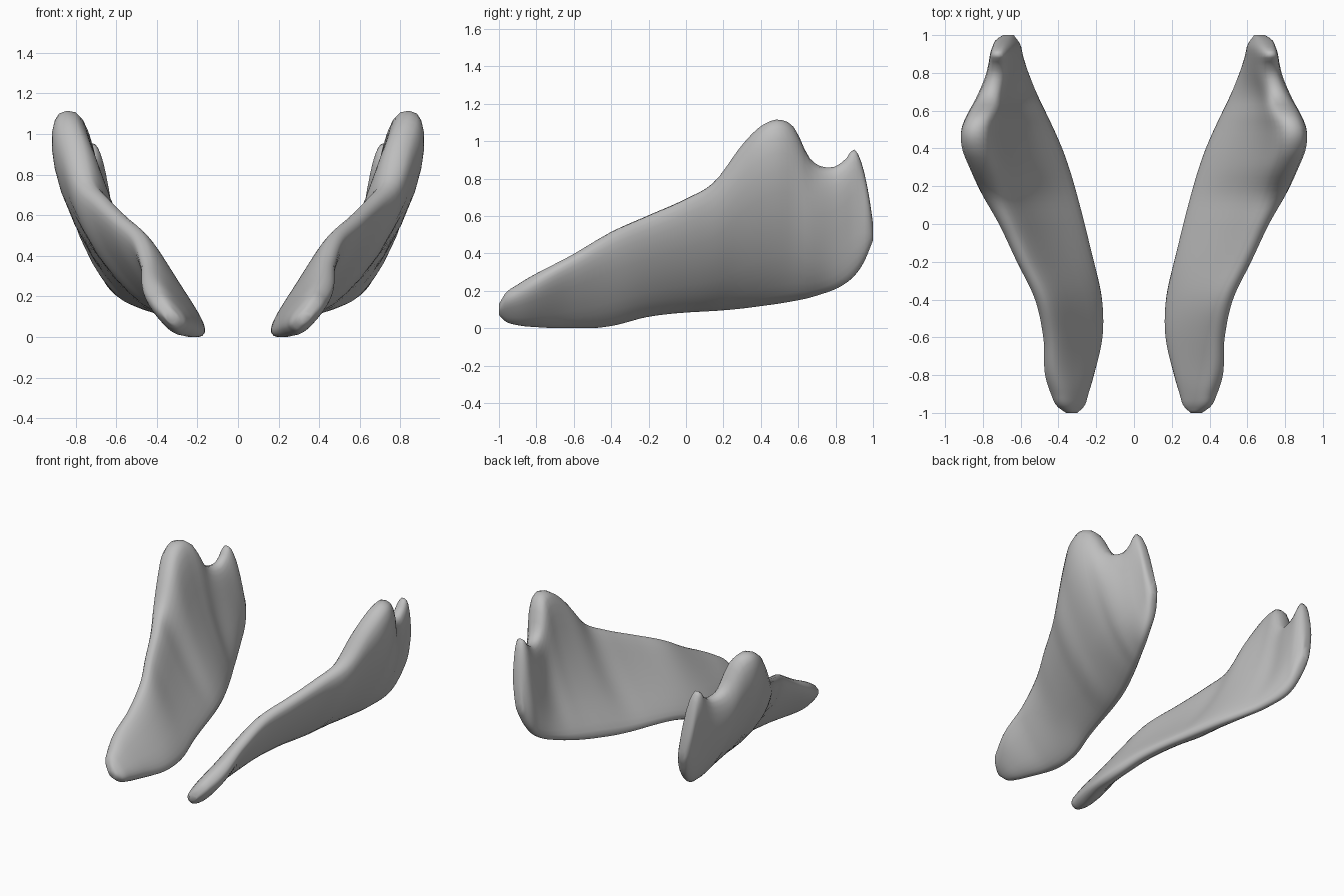
import bpy, bmesh, math
from mathutils import Vector

if "Cube" in bpy.data.objects:
    bpy.data.objects.remove(bpy.data.objects["Cube"])

bone = bpy.data.materials.new("bone grey")
bone.use_nodes = True
colour = (0.52, 0.52, 0.52, 1)
bone.diffuse_color = colour
bone.node_tree.nodes["Principled BSDF"].inputs["Base Color"].default_value = colour

# Upper and lower edges of the jaw: length y, then x and z
UPPER = [(-1, .35, .12), (-.97, .39, .17), (-.9, .42, .22), (-.8, .45, .28),
         (-.6, .46, .39), (-.4, .5, .51), (-.2, .595, .6), (0, .685, .69),
         (.15, .76, .78), (.3, .81, .98), (.4, .84, 1.08), (.5, .84, 1.115),
         (.58, .81, 1.07), (.66, .77, .91), (.78, .73, .86), (.85, .725, .9),
         (.9, .725, .955), (.94, .715, .88), (.98, .7, .7), (1, .67, .56)]
LOWER = [(-1, .31, .08), (-.97, .28, .05), (-.9, .26, .03), (-.8, .23, .02),
         (-.6, .18, .005), (-.4, .18, .02), (-.2, .22, .07), (.35, .37, .12),
         (.7, .53, .18), (.88, .615, .26), (.95, .635, .35), (1, .66, .47)]
# Outward bow, then half thickness low and high, along the length
BODY = [(-1, 0, .025, .025), (-.95, 0, .05, .05), (-.6, .01, .06, .065),
        (0, .05, .055, .08), (.45, .09, .07, .125), (.7, .06, .06, .09),
        (.88, .01, .062, .062), (.97, 0, .05, .045), (1, 0, .03, .025)]


def slope(a, b):
    return (b - a) / (b[0] - a[0])


def sample(table, y):
    """Smooth interpolation of a table, keyed by its first column."""
    keys = [Vector(row) for row in table]
    i = max(k for k in range(len(keys) - 1) if keys[k][0] <= y or k == 0)
    a, b = keys[i], keys[i + 1]
    step = b[0] - a[0]
    t = (y - a[0]) / step
    mid = slope(a, b)
    start = (mid + slope(keys[i - 1], a)) / 2 if i else mid
    end = (mid + slope(b, keys[i + 2])) / 2 if i + 2 < len(keys) else mid
    p = a.lerp(b, t) + t * (1 - t) * step * ((1 - t) * (start - mid) + t * (mid - end))
    return p[1:]


def soften(v, power=0.75):
    return math.copysign(abs(v) ** power, v)


def section(y, count=28):
    """Rounded, bowed plate section between the lower and upper edges."""
    low, high = Vector(sample(LOWER, y)), Vector(sample(UPPER, y))
    bow, thin, thick = sample(BODY, y)
    along = high - low
    out = Vector((along.y, -along.x)).normalized()
    ring = []
    for k in range(count):
        angle = math.tau * k / count
        u = soften(math.cos(angle))
        rise = (u + 1) / 2
        half = thin + (thick - thin) * rise
        p = low + along * rise
        normal = (out + along.normalized() * (4 * bow * u / along.length)).normalized()
        p += out * bow * (1 - u * u) + normal * half * soften(math.sin(angle))
        ring.append((p.x, y, max(p.y, 0)))
    return ring


def make_jaw(name, side, stations=72):
    bm = bmesh.new()
    rings = []
    for i in range(stations + 1):
        t = i / stations
        y = 0.5 * (2 * t - 1) - 0.5 * math.cos(math.pi * t)
        rings.append([bm.verts.new((side * x, v, z)) for x, v, z in section(y)])
    for a, b in zip(rings, rings[1:]):
        for k in range(len(a)):
            bm.faces.new((a[k - 1], a[k], b[k], b[k - 1]))
    bm.faces.new(rings[0])
    bm.faces.new(rings[-1])
    bmesh.ops.recalc_face_normals(bm, faces=bm.faces)
    mesh = bpy.data.meshes.new(name)
    bm.to_mesh(mesh)
    bm.free()
    mesh.materials.append(bone)
    mesh.shade_smooth()
    bpy.context.collection.objects.link(bpy.data.objects.new(name, mesh))


for name, side in (("left_jaw_bone", 1), ("right_jaw_bone", -1)):
    make_jaw(name, side)
